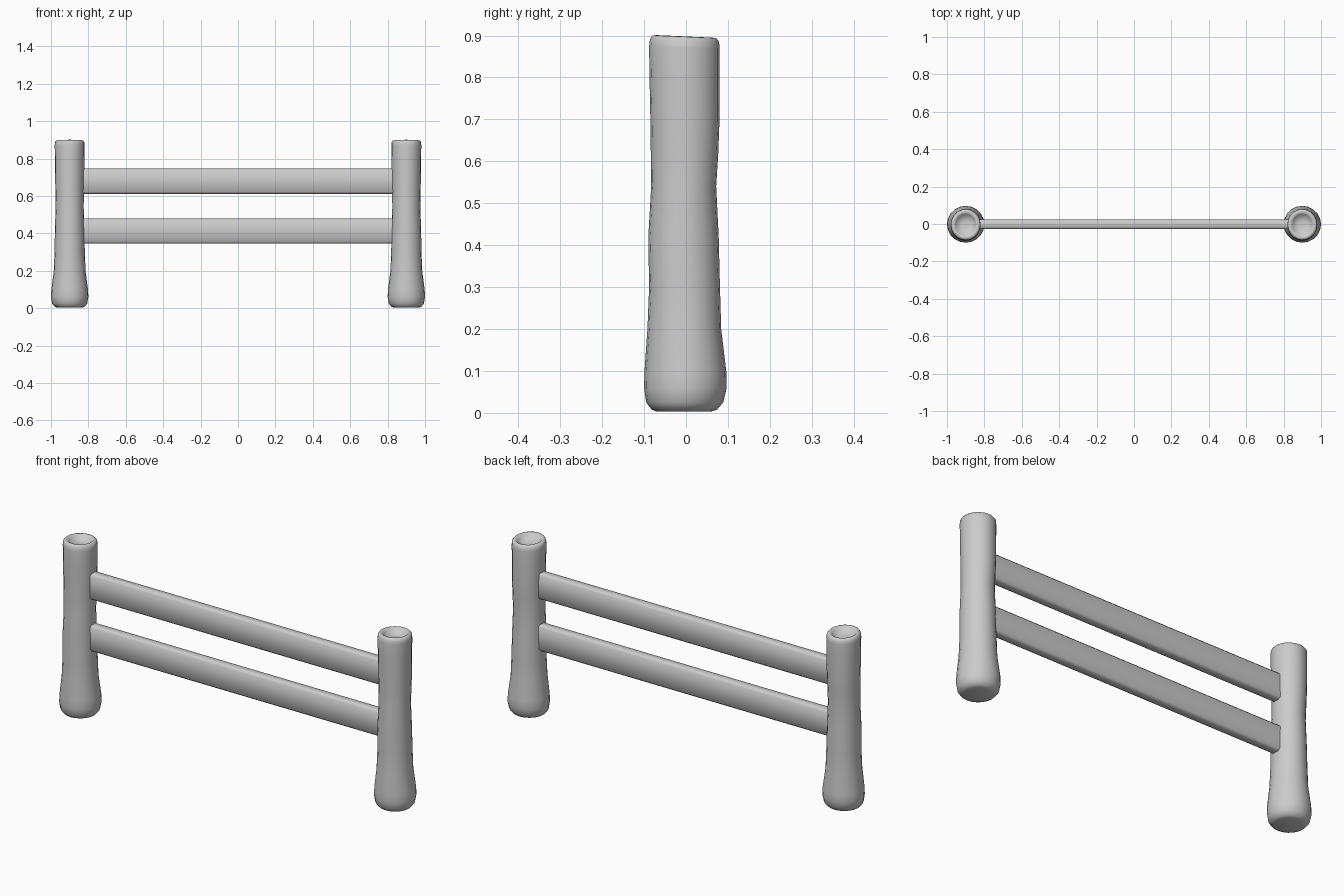
import bpy, bmesh, math

if "Cube" in bpy.data.objects:
    bpy.data.objects.remove(bpy.data.objects["Cube"])

SIDES = 20

# post profile: z, x radius, y min, y max (last rows form the hollow in the top)
PROFILE = [
    (0.003, 0.065, -0.070, 0.060),
    (0.008, 0.080, -0.082, 0.074),
    (0.025, 0.094, -0.095, 0.089),
    (0.060, 0.100, -0.100, 0.097),
    (0.100, 0.098, -0.099, 0.096),
    (0.200, 0.085, -0.092, 0.084),
    (0.300, 0.081, -0.088, 0.081),
    (0.420, 0.079, -0.090, 0.078),
    (0.540, 0.075, -0.083, 0.072),
    (0.620, 0.076, -0.084, 0.077),
    (0.700, 0.078, -0.085, 0.080),
    (0.800, 0.079, -0.087, 0.080),
    (0.870, 0.080, -0.088, 0.080),
    (0.888, 0.079, -0.086, 0.079),
    (0.897, 0.072, -0.080, 0.072),
    (0.898, 0.062, -0.070, 0.062),
    (0.888, 0.053, -0.060, 0.052),
    (0.876, 0.040, -0.045, 0.038),
    (0.871, 0.020, -0.024, 0.017),
]


def finish(bm, name, angle):
    bmesh.ops.recalc_face_normals(bm, faces=bm.faces)
    mesh = bpy.data.meshes.new(name)
    bm.to_mesh(mesh)
    bm.free()
    obj = bpy.data.objects.new(name, mesh)
    bpy.context.collection.objects.link(obj)
    bpy.ops.object.select_all(action='DESELECT')
    obj.select_set(True)
    bpy.context.view_layer.objects.active = obj
    bpy.ops.object.shade_smooth_by_angle(angle=math.radians(angle))
    return obj


def loft(rings):
    bm = bmesh.new()
    loops = [[bm.verts.new(p) for p in ring] for ring in rings]
    n = len(loops[0])
    for a, b in zip(loops, loops[1:]):
        for i in range(n):
            j = (i + 1) % n
            bm.faces.new((a[i], a[j], b[j], b[i]))
    bm.faces.new(loops[0][::-1])
    bm.faces.new(loops[-1])
    return bm


# rounded worn posts, mirrored left and right
def post(name, side):
    rings = []
    for z, rx, y0, y1 in PROFILE:
        cy, ry = (y0 + y1) / 2, (y1 - y0) / 2
        tilt = 0.003 if z > 0.85 else 0.0
        ring = []
        for i in range(SIDES):
            a = 2 * math.pi * i / SIDES
            ring.append((side * (0.9 + rx * math.cos(a)),
                         cy + ry * math.sin(a),
                         z - tilt * math.sin(a)))
        rings.append(ring)
    finish(loft(rings), name, 60)


# flat plank rails with small chamfers along the long edges
def rail(name, z0, z1):
    y0, y1, c = -0.028, 0.023, 0.010
    section = [(y0 + c, z0), (y1 - c, z0), (y1, z0 + c), (y1, z1 - c),
               (y1 - c, z1), (y0 + c, z1), (y0, z1 - c), (y0, z0 + c)]
    finish(loft([[(x, y, z) for y, z in section] for x in (-0.85, 0.85)]), name, 50)


post("left_post", -1)
post("right_post", 1)
rail("lower_rail", 0.345, 0.479)
rail("upper_rail", 0.612, 0.746)
